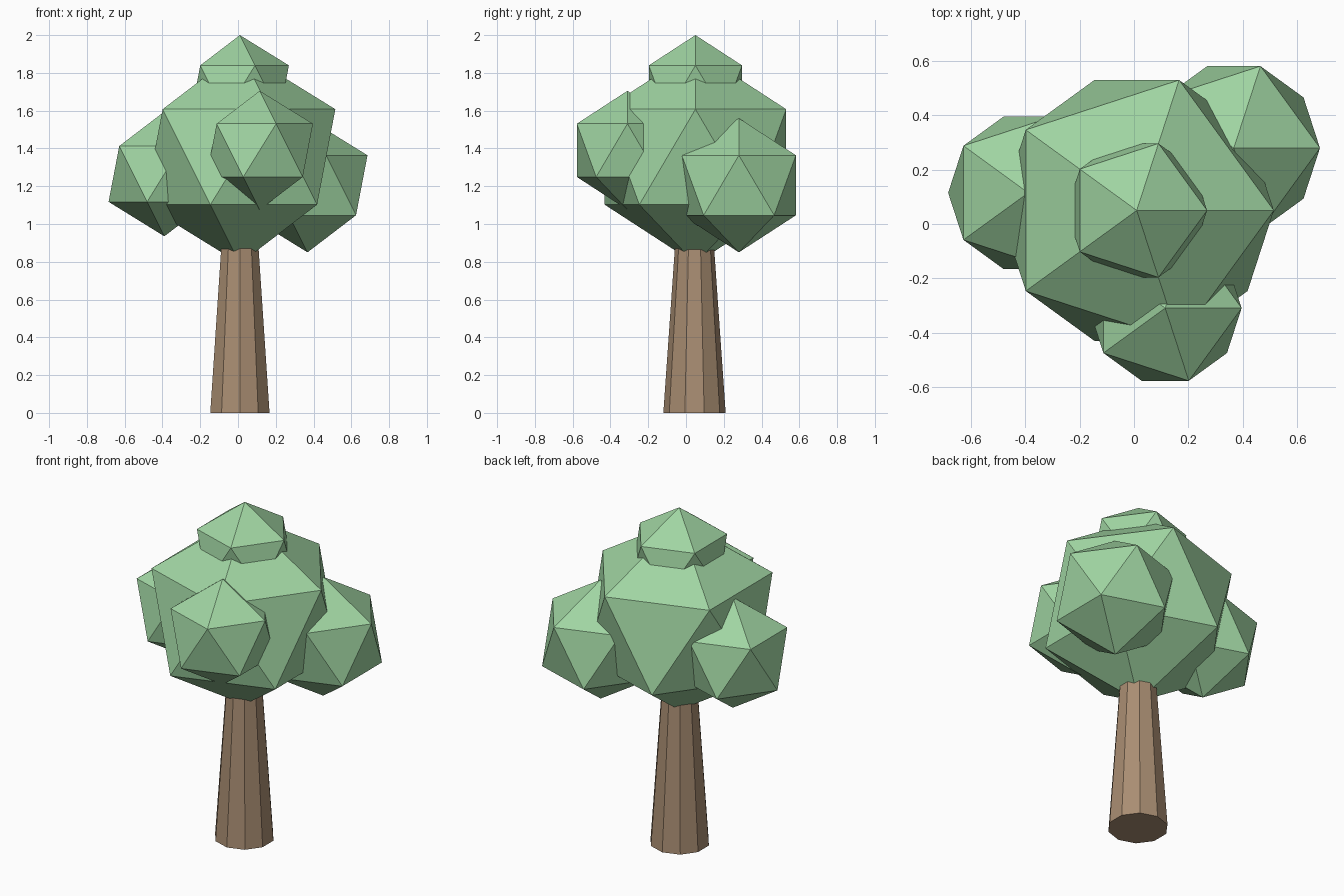
import bpy

if "Cube" in bpy.data.objects:
    bpy.data.objects.remove(bpy.data.objects["Cube"])


def material(name, color):
    m = bpy.data.materials.new(name)
    m.diffuse_color = (*color, 1)
    m.use_nodes = True
    m.node_tree.nodes["Principled BSDF"].inputs["Base Color"].default_value = m.diffuse_color
    return m


leaf = material("leaf", (0.35, 0.66, 0.36))
bark = material("bark", (0.40, 0.27, 0.17))

# Tapered ten-sided trunk, running up into the foliage
TRUNK_H = 1.0
bpy.ops.mesh.primitive_cone_add(vertices=10, radius1=0.165, radius2=0.095,
                                depth=TRUNK_H, location=(0.01, 0.045, TRUNK_H / 2))
trunk = bpy.context.object
trunk.name = "trunk"
trunk.data.materials.append(bark)

# Foliage clumps: name, radius, centre
clumps = [
    ("foliage_main", 0.565, (0.01, 0.05, 1.355)),
    ("foliage_top", 0.29, (0.01, 0.05, 1.71)),
    ("foliage_left", 0.33, (-0.39, 0.115, 1.265)),
    ("foliage_right", 0.355, (0.368, 0.28, 1.205)),
    ("foliage_front", 0.315, (0.115, -0.31, 1.39)),
]
for name, radius, centre in clumps:
    bpy.ops.mesh.primitive_ico_sphere_add(subdivisions=1, radius=radius, location=centre)
    clump = bpy.context.object
    clump.name = name
    clump.data.materials.append(leaf)
